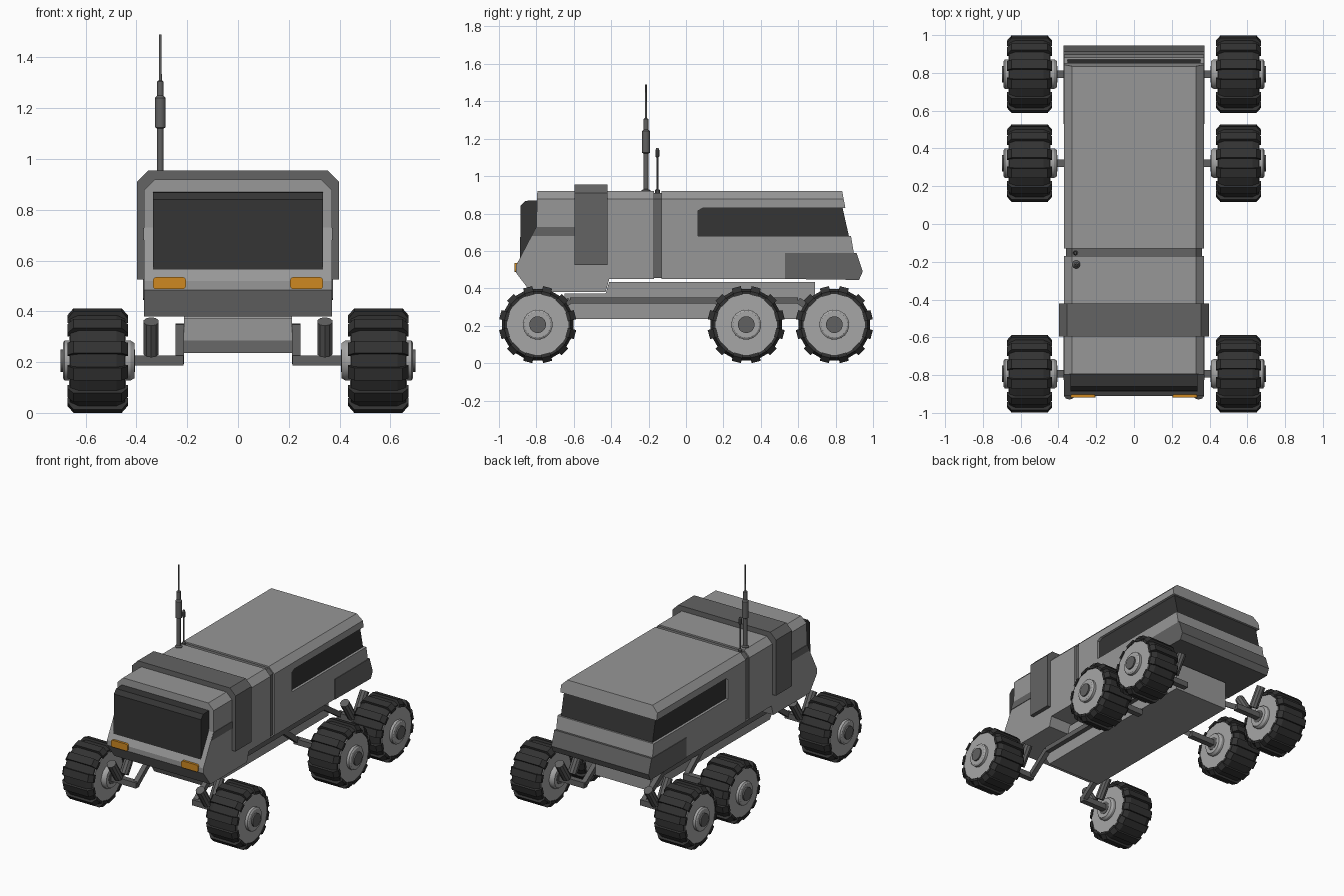
import bpy, bmesh, math
from mathutils import Vector, Matrix

if "Cube" in bpy.data.objects:
    bpy.data.objects.remove(bpy.data.objects["Cube"])


def material(name, r, g, b):
    m = bpy.data.materials.new(name)
    m.diffuse_color = (r, g, b, 1)
    m.use_nodes = True
    m.node_tree.nodes["Principled BSDF"].inputs["Base Color"].default_value = m.diffuse_color
    return m


BODY = material("body grey", .31, .31, .31)
TRIM = material("trim dark grey", .125, .125, .125)
GLASS = material("window black", .035, .035, .035)
RUBBER = material("tyre rubber", .032, .032, .032)
RIM = material("rim light grey", .38, .38, .38)
METAL = material("suspension grey", .12, .12, .12)
ORANGE = material("lamp orange", .62, .25, .015)


def finish(name, bm, mat, smooth=False):
    bmesh.ops.recalc_face_normals(bm, faces=bm.faces[:])
    me = bpy.data.meshes.new(name)
    bm.to_mesh(me)
    bm.free()
    me.materials.append(mat)
    ob = bpy.data.objects.new(name, me)
    bpy.context.collection.objects.link(ob)
    if smooth:
        bpy.context.view_layer.objects.active = ob
        ob.select_set(True)
        bpy.ops.object.shade_smooth_by_angle(angle=math.radians(32))
        ob.select_set(False)
    return ob


def add_prism(bm, yz, x0, x1, mtx=Matrix()):
    """Side profile extruded along x."""
    a = [bm.verts.new(mtx @ Vector((x0, y, z))) for y, z in yz]
    b = [bm.verts.new(mtx @ Vector((x1, y, z))) for y, z in yz]
    bm.faces.new(a)
    bm.faces.new(b[::-1])
    for i in range(len(yz)):
        j = (i + 1) % len(yz)
        bm.faces.new((a[i], b[i], b[j], a[j]))


def prism(name, yz, half, mat, chamfer=None):
    """Symmetric prism; chamfer = (x, z) on the 45 degree plane cut off its top edges."""
    bm = bmesh.new()
    add_prism(bm, yz, -half, half)
    if chamfer:
        for s in (-1, 1):
            cut = bmesh.ops.bisect_plane(
                bm, geom=bm.verts[:] + bm.edges[:] + bm.faces[:],
                plane_co=(s * chamfer[0], 0, chamfer[1]), plane_no=(s, 0, 1), clear_outer=True)
            edges = [e for e in cut["geom_cut"] if isinstance(e, bmesh.types.BMEdge)]
            bmesh.ops.edgeloop_fill(bm, edges=edges)
    return finish(name, bm, mat)


def rect(y0, y1, z0, z1):
    return [(y0, z0), (y1, z0), (y1, z1), (y0, z1)]


def add_lathe(bm, prof, mtx, n):
    """Revolve (radius, height) points around local z, with flat ends."""
    rings = [[bm.verts.new(mtx @ Vector((r * math.cos(2 * math.pi * (i + .5) / n),
                                         r * math.sin(2 * math.pi * (i + .5) / n), h)))
              for i in range(n)] for r, h in prof]
    for p, q in zip(rings, rings[1:]):
        for i in range(n):
            j = (i + 1) % n
            bm.faces.new((p[i], p[j], q[j], q[i]))
    bm.faces.new(rings[0][::-1])
    bm.faces.new(rings[-1])


def lathe(name, prof, mtx, n, mat, smooth=True):
    bm = bmesh.new()
    add_lathe(bm, prof, mtx, n)
    return finish(name, bm, mat, smooth)


def rods(name, pairs, radius, n, mat):
    """Straight bars between pairs of points."""
    bm = bmesh.new()
    for p, q in pairs:
        p, q = Vector(p), Vector(q)
        d = q - p
        mtx = Matrix.Translation(p) @ d.to_track_quat('Z', 'Y').to_matrix().to_4x4()
        add_lathe(bm, [(radius, 0), (radius, d.length)], mtx, n)
    return finish(name, bm, mat, n > 6)


# Cab with sloped nose
CH = (.348, .90)
prism("cab", [(-.795, .92), (-.80, .73), (-.91, .52), (-.91, .485), (-.83, .38),
              (-.43, .38), (-.41, .45), (-.17, .45), (-.17, .92)], .37, BODY, CH)
prism("windshield", [(-.78, .87), (-.86, .868), (-.885, .84), (-.887, .56), (-.78, .56)],
      .335, GLASS)
prism("cab_hoop", rect(-.595, -.42, .525, .955), .398, TRIM, (.376, .933))
prism("cab_side_stripe", [(-.80, .728), (-.59, .728), (-.59, .68), (-.825, .68)], .374, TRIM)
prism("joint_gaiter", rect(-.19, -.11, .455, .91), .36, TRIM, (.34, .898))

# Rear module, open where the window strip wraps round the back
prism("rear_module", [(-.13, .45), (-.13, .92), (.835, .92), (.852, .83), (.09, .83), (.065, .815),
                      (.065, .68), (.882, .68), (.898, .585), (.88, .45)], .37, BODY, CH)
prism("rear_window", [(.05, .67), (.05, .84), (.835, .84), (.873, .67)], .352, GLASS)
prism("rear_bumper", [(.53, .45), (.53, .59), (.912, .59), (.945, .49), (.925, .445)],
      .374, TRIM)

# Underbody
prism("chassis", [(-.65, .285), (-.62, .235), (.69, .235), (.69, .435), (-.41, .435),
                  (-.43, .372), (-.65, .372)], .212, BODY)

# Indicator lamps
for s, side in ((-1, "left"), (1, "right")):
    bm = bmesh.new()
    bmesh.ops.create_cube(bm, size=1, matrix=Matrix.Translation((s * .27, -.905, .511))
                          @ Matrix.Diagonal((.13, .026, .048, 1)))
    ends = [e for e in bm.edges if abs(e.verts[0].co.y - e.verts[1].co.y) > .01]
    bmesh.ops.bevel(bm, geom=ends, offset=.014, segments=3, affect='EDGES', profile=.5)
    finish("lamp_" + side, bm, ORANGE)

# Antennas
lathe("main_antenna", [(.024, .90), (.024, .925), (.013, .93), (.013, 1.12), (.022, 1.125),
                       (.022, 1.24), (.013, 1.25), (.013, 1.305), (.006, 1.31), (.005, 1.49)],
      Matrix.Translation((-.306, -.214, 0)), 12, METAL)
lathe("small_antenna", [(.013, .89), (.013, .925), (.006, .93), (.006, 1.10), (.010, 1.105),
                        (.010, 1.14), (.006, 1.15)],
      Matrix.Translation((-.31, -.153, 0)), 10, METAL)

# Wheels
AXLES = ((-.793, "front"), (.322, "middle"), (.793, "rear"))
LUG = [(-.119, .16), (-.119, .178), (-.095, .2065), (.095, .2065), (.119, .178), (.119, .16)]
for s, side in ((-1, "left"), (1, "right")):
    for y, place in AXLES:
        tag = place + "_" + side
        mtx = Matrix.Translation((s * .553, y, .206)) @ Matrix.Rotation(math.pi / 2, 4, 'Y')
        bm = bmesh.new()
        add_lathe(bm, [(.165, -.105), (.178, -.108), (.193, -.075), (.193, .075),
                       (.178, .108), (.165, .105)], mtx, 24)
        # Tread lugs, set half a step off the vertical
        for i in range(12):
            turn = (Matrix.Translation((s * .553, y, .206))
                    @ Matrix.Rotation(math.radians(15 + 30 * i), 4, 'X')
                    @ Matrix.Rotation(math.pi / 2, 4, 'Z'))
            add_prism(bm, LUG, -.025, .025, turn)
        finish("tyre_" + tag, bm, RUBBER)
        lathe("rim_" + tag, [(.165, -.112), (.165, .112)], mtx, 24, RIM)
        lathe("hub_" + tag, [(.07, -.145), (.08, -.13), (.08, .13), (.07, .137)]
              if s > 0 else [(.07, -.137), (.08, -.13), (.08, .13), (.07, .145)], mtx, 20, RIM)
        lathe("hub_cap_" + tag, [(.045, -.147), (.045, .147)], mtx, 16, METAL)

    # Suspension rail with drop arms and axle bars
    X = s * .23
    path = [(-.793, .206), (-.62, .335), (.60, .335), (.793, .206)]
    links = [((X, *p), (X, *q)) for p, q in zip(path, path[1:])]
    links.append(((X, .16, .335), (X, .322, .206)))
    rods("suspension_arm_" + side, links, .024, 4, METAL)
    rods("axle_bars_" + side, [((s * .215, y, .206), (s * .45, y, .206)) for y, _ in AXLES],
         .028, 4, METAL)
    # Paired shock absorbers over front and rear axles
    rods("shock_absorbers_" + side,
         [((s * .342, y + d * .03, .235), (s * .342, y + d * .11, .36))
          for y in (-.793, .793) for d in (-1, 1)], .031, 10, METAL)
